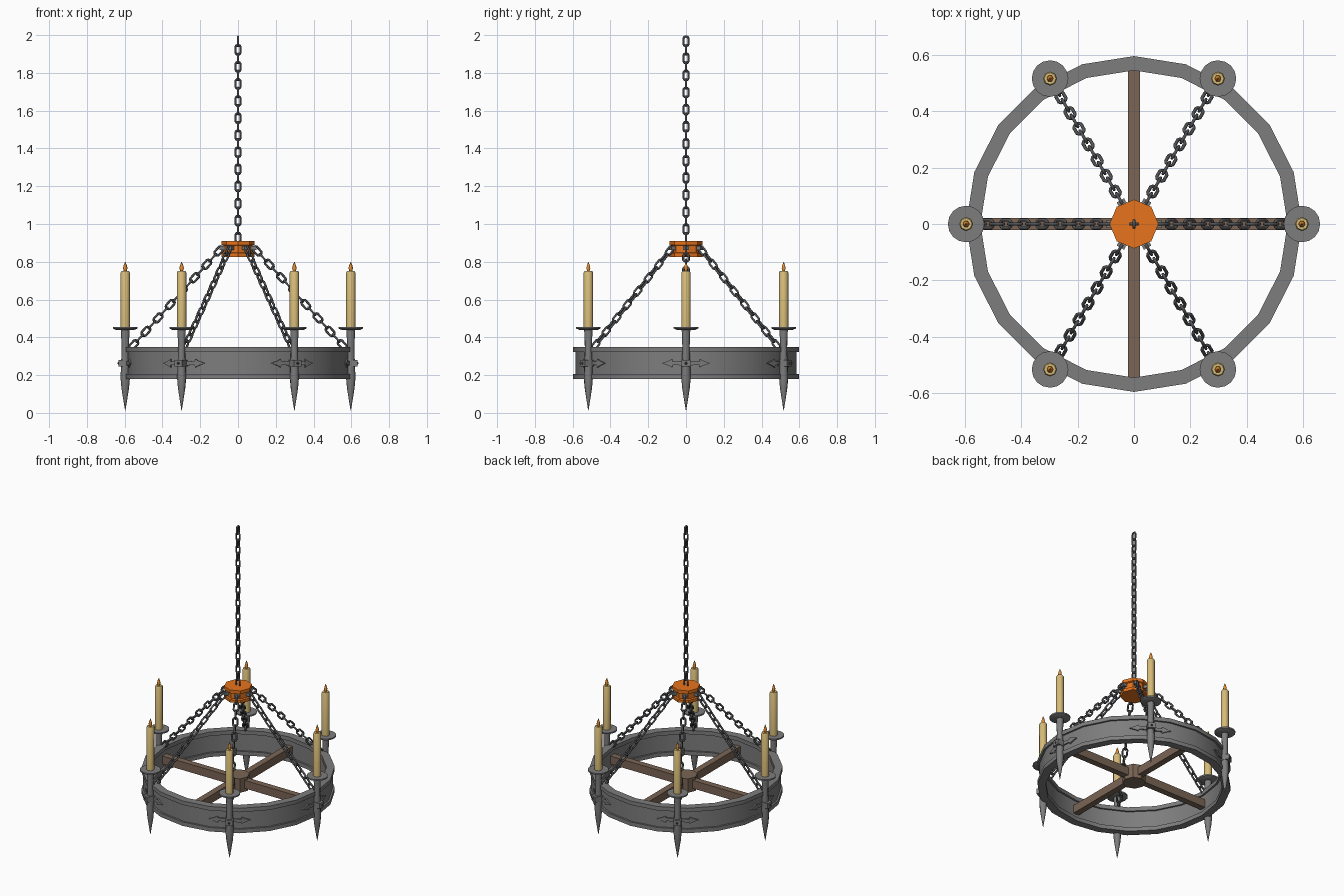
import bpy, bmesh, math
from mathutils import Vector, Matrix

if "Cube" in bpy.data.objects:
    bpy.data.objects.remove(bpy.data.objects["Cube"])

def mat(name, c):
    m = bpy.data.materials.new(name)
    m.diffuse_color = (*c, 1)
    m.use_nodes = True
    m.node_tree.nodes["Principled BSDF"].inputs["Base Color"].default_value = m.diffuse_color
    return m

IRON = mat("grey iron", (0.205, 0.205, 0.205))
DARK = mat("dark chain", (0.082, 0.085, 0.092))
COPPER = mat("orange copper", (0.80, 0.175, 0.012))
WOOD = mat("brown wood", (0.195, 0.130, 0.090))
WAX = mat("candle wax", (0.68, 0.50, 0.19))
FLAME = mat("flame", (0.80, 0.27, 0.03))

def finish(name, bm, m, smooth=None):
    bmesh.ops.recalc_face_normals(bm, faces=bm.faces)
    me = bpy.data.meshes.new(name)
    bm.to_mesh(me)
    bm.free()
    me.materials.append(m)
    ob = bpy.data.objects.new(name, me)
    bpy.context.collection.objects.link(ob)
    if smooth:
        bpy.ops.object.select_all(action='DESELECT')
        ob.select_set(True)
        bpy.context.view_layer.objects.active = ob
        bpy.ops.object.shade_smooth_by_angle(angle=math.radians(smooth))
    return ob

def lathe(bm, prof, n, centre=(0, 0), closed=False, turn=0.0):
    """Spin (radius, z) points around a vertical axis."""
    rings = []
    for r, z in prof:
        rings.append([bm.verts.new((centre[0] + r * math.cos(turn + 2 * math.pi * i / n),
                                    centre[1] + r * math.sin(turn + 2 * math.pi * i / n), z))
                      for i in range(n)])
    pairs = list(zip(rings, rings[1:]))
    if closed:
        pairs.append((rings[-1], rings[0]))
    for a, b in pairs:
        for i in range(n):
            j = (i + 1) % n
            bm.faces.new((a[i], a[j], b[j], b[i]))
    if not closed:
        bm.faces.new(rings[0])
        bm.faces.new(rings[-1])

def box(bm, size, matrix):
    bmesh.ops.create_cube(bm, size=1, matrix=matrix @ Matrix.Diagonal((*size, 1)))

def link(bm, c, d, side, length, width, r):
    """One oval chain link lying in the plane of d and side."""
    nrm = d.cross(side)
    R = width / 2 - r
    h = length / 2 - r - R
    rows = []
    for i in range(12):
        a = 2 * math.pi * (i + 0.5) / 12
        out = d * math.cos(a) + side * math.sin(a)
        p = c + out * R + d * (h if math.cos(a) > 0 else -h)
        rows.append([bm.verts.new(p + out * r * math.cos(t) + nrm * r * math.sin(t))
                     for t in [k * math.pi / 3 for k in range(6)]])
    for i in range(12):
        a, b = rows[i], rows[(i + 1) % 12]
        for k in range(6):
            bm.faces.new((a[k], a[(k + 1) % 6], b[(k + 1) % 6], b[k]))

def chain(bm, a, b, n, side, length, width, r):
    """Row of links, each turned a quarter from the last."""
    d = (b - a).normalized()
    other = d.cross(side).normalized()
    for i in range(n):
        link(bm, a.lerp(b, (i + 0.5) / n), d, side if i % 2 else other, length, width, r)

# iron hoop with raised rims, twenty sides
bm = bmesh.new()
lathe(bm, [(0.597, 0.18), (0.597, 0.207), (0.585, 0.207), (0.585, 0.323), (0.597, 0.323), (0.597, 0.35),
           (0.546, 0.35), (0.546, 0.323), (0.558, 0.323), (0.558, 0.207), (0.546, 0.207), (0.546, 0.18)],
      20, closed=True)
finish("hoop", bm, IRON, 25)

# wooden cross and its hub
bm = bmesh.new()
for k in range(2):
    box(bm, (1.12, 0.042, 0.055), Matrix.Translation((0, 0, 0.26)) @ Matrix.Rotation(k * math.pi / 2, 4, 'Z'))
finish("cross_beams", bm, WOOD)
bm = bmesh.new()
lathe(bm, [(0.072, 0.21), (0.072, 0.305)], 8)
finish("cross_hub", bm, WOOD)

# copper collar the chains hang from
bm = bmesh.new()
lathe(bm, [(0.086, 0.826), (0.087, 0.846), (0.076, 0.850), (0.076, 0.885),
           (0.087, 0.889), (0.087, 0.911)], 8)
finish("collar", bm, COPPER)

# main chain up to the ceiling
bm = bmesh.new()
chain(bm, Vector((0, 0, 0.905)), Vector((0, 0, 1.99)), 24, Vector((0, 1, 0)), 0.064, 0.038, 0.006)
finish("main_chain", bm, DARK, 70)

def poly_radius(a, R=0.585, n=20):
    """Radius of the faceted hoop at angle a."""
    step = 2 * math.pi / n
    return R * math.cos(step / 2) / math.cos((a % step) - step / 2)

def strap(bm, a0):
    """Thin arrow-ended strap wrapped on the hoop."""
    half = [(0, .011), (3, .011), (6, .010), (7, .010), (7.3, .022), (9, .013), (12.6, .0005)]
    pts = [(-s, h) for s, h in half[:0:-1]] + half
    cols = []
    for s, h in pts:
        a = a0 + math.radians(s)
        r = poly_radius(a)
        cols.append([bm.verts.new((q * math.cos(a), q * math.sin(a), 0.263 + z))
                     for q, z in ((r - .003, -h), (r + .009, -h), (r + .009, h), (r - .003, h))])
    for a, b in zip(cols, cols[1:]):
        for k in range(4):
            bm.faces.new((a[k], a[(k + 1) % 4], b[(k + 1) % 4], b[k]))
    bm.faces.new(cols[0])
    bm.faces.new(cols[-1])

# six repeated arms: chain, spike holder, strap, clamp, candle, flame
for k in range(6):
    a = k * math.pi / 3
    u = Vector((math.cos(a), math.sin(a), 0))
    t = Vector((-math.sin(a), math.cos(a), 0))
    rot = Matrix.Rotation(a, 4, 'Z')
    c = (0.597 * u.x, 0.597 * u.y)

    bm = bmesh.new()
    chain(bm, u * 0.085 + Vector((0, 0, 0.875)), u * 0.568 + Vector((0, 0, 0.343)), 15, t, 0.068, 0.042, 0.0062)
    finish(f"side_chain_{k}", bm, DARK, 70)

    bm = bmesh.new()
    box(bm, (0.03, 0.03, 0.02), Matrix.Translation(u * 0.082 + Vector((0, 0, 0.873))) @ rot)
    finish(f"chain_lug_{k}", bm, IRON)

    bm = bmesh.new()
    lathe(bm, [(0.001, 0.013), (0.012, 0.08), (0.020, 0.13), (0.025, 0.185), (0.019, 0.34), (0.023, 0.445)],
          8, c, turn=a)
    finish(f"spike_holder_{k}", bm, IRON, 50)

    bm = bmesh.new()
    lathe(bm, [(0.05, 0.44), (0.065, 0.447), (0.065, 0.456)], 16, c)
    finish(f"drip_plate_{k}", bm, IRON, 30)

    bm = bmesh.new()
    strap(bm, a)
    box(bm, (0.06, 0.048, 0.036), Matrix.Translation(u * 0.602 + Vector((0, 0, 0.263))) @ rot)
    finish(f"arrow_strap_{k}", bm, IRON)

    bm = bmesh.new()
    bmesh.ops.create_uvsphere(bm, u_segments=8, v_segments=6, radius=0.007,
                              matrix=Matrix.Translation(u * 0.632 + Vector((0, 0, 0.263))))
    finish(f"rivet_{k}", bm, DARK)

    bm = bmesh.new()
    lathe(bm, [(0.025, 0.45), (0.025, 0.742), (0.021, 0.75)], 8, c)
    finish(f"candle_{k}", bm, WAX, 50)

    bm = bmesh.new()
    lathe(bm, [(0.007, 0.748), (0.012, 0.766), (0.008, 0.782), (0.001, 0.80)], 6, c)
    finish(f"flame_{k}", bm, FLAME, 70)
